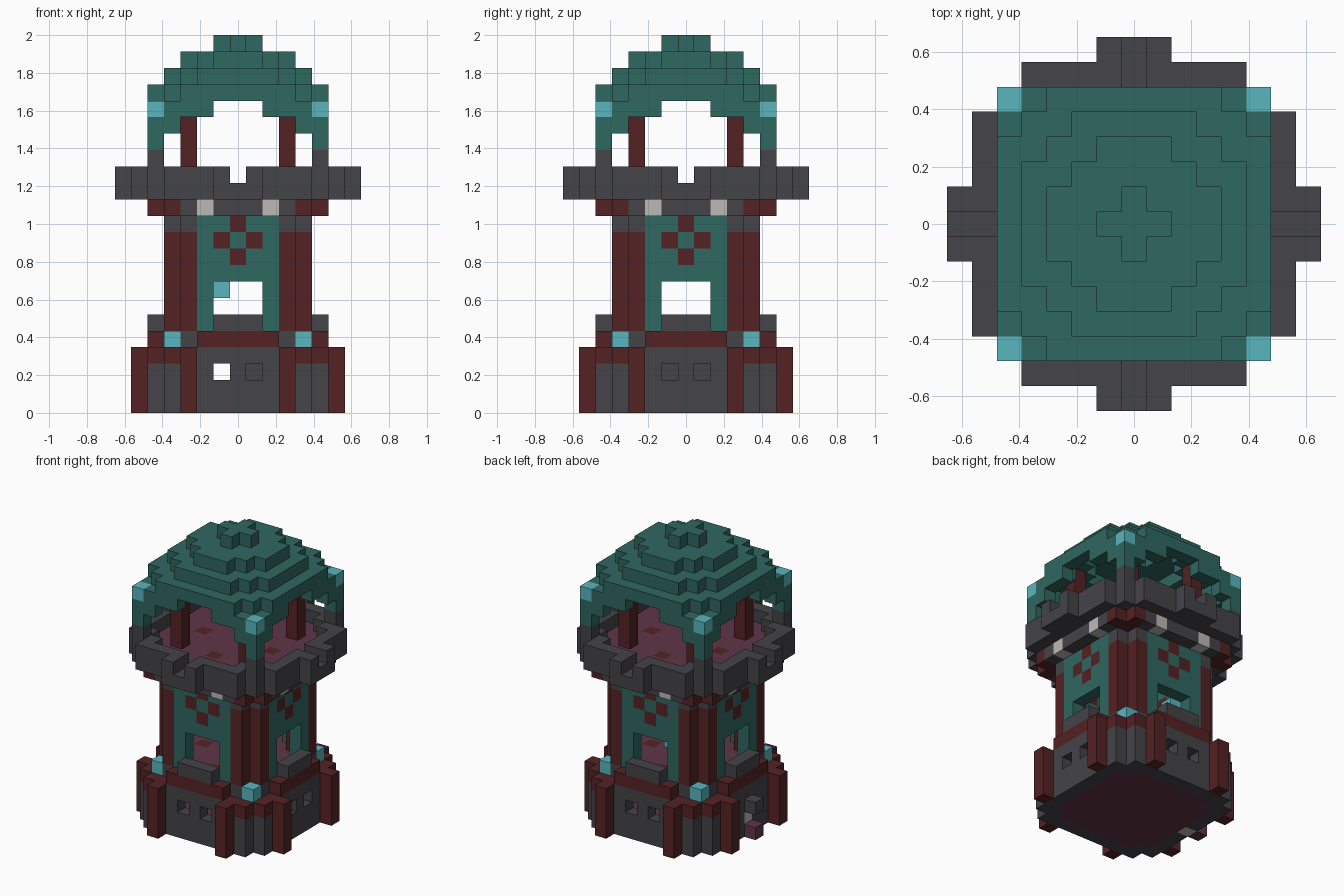
import bpy
import bmesh
from mathutils import Vector

old = bpy.data.objects.get("Cube")
if old:
    bpy.data.objects.remove(old, do_unlink=True)

U = 2 / 23          # edge length of one block
R = range(-7, 8)    # plan indices, centred on the tower axis

COLORS = {
    "teal": (0.028, 0.135, 0.120),
    "cyan": (0.098, 0.468, 0.515),
    "charcoal": (0.058, 0.056, 0.065),
    "dark red": (0.089, 0.016, 0.017),
    "pale stone": (0.515, 0.490, 0.456),
    "plum": (0.119, 0.036, 0.061),
}
MATS = {}
for label, rgb in COLORS.items():
    m = bpy.data.materials.new(label)
    m.use_nodes = True
    m.diffuse_color = (*rgb, 1)
    m.node_tree.nodes["Principled BSDF"].inputs["Base Color"].default_value = (*rgb, 1)
    MATS[label] = m

blocks = {}  # (i, j, k) -> (part name, colour)


def put(name, color, levels, rule):
    """Add blocks on the levels where rule(a, b) holds; a, b = larger, smaller offset."""
    for k in levels:
        for i in R:
            for j in R:
                a, b = max(abs(i), abs(j)), min(abs(i), abs(j))
                if rule(a, b):
                    blocks[i, j, k] = (name, color)


def stepped(a, b, limits):
    """Stepped round plan: limits gives the allowed b on each outer row."""
    return a <= max(limits) and b <= limits.get(a, a)


# Base: floor, walls, corner pieces and buttresses
put("base_floor", "plum", [0], lambda a, b: a <= 4)
put("base_wall", "charcoal", range(4), lambda a, b: (a == 5 and b <= 4) or (a, b) == (4, 4))
put("base_corner_cap", "dark red", [3], lambda a, b: a == 5 and b in (3, 4))
put("base_buttress", "dark red", range(4), lambda a, b: (a, b) == (6, 3))

# Windows in three sides
for s in (-1, 1):
    for cell in ((s, -5), (s, 5), (5, s)):
        blocks.pop((*cell, 2))

# Door with step and awning, and a pillar inside
for k in (0, 1, 2):
    blocks[-5, 0, k] = ("door", "pale stone")
blocks[-6, 0, 0] = ("door_step", "plum")
blocks[-6, 0, 2] = ("door_awning", "charcoal")
for k in (1, 2, 3):
    blocks[1, 0, k] = ("inner_pillar", "charcoal")

# Band between base and shaft
put("lower_floor", "plum", [4], lambda a, b: a <= 4 and b <= 2 or (a, b) == (3, 3))
put("band", "dark red", [4], lambda a, b: a == 5 and b <= 2)
put("column_foot", "charcoal", [4], lambda a, b: (a, b) == (4, 3))
put("corner_lamp", "cyan", [4], lambda a, b: (a, b) == (4, 4))

# Shaft: walls with openings, sills and corner columns
put("shaft_wall", "teal", range(5, 12), lambda a, b: a == 4 and b <= 2)
for k in (5, 6, 7):
    for cell in [c for c in blocks if c[2] == k]:
        if min(abs(cell[0]), abs(cell[1])) <= 1:
            blocks.pop(cell)
put("window_sill", "charcoal", [5], lambda a, b: a == 5 and b <= 1)
put("shaft_column", "dark red", range(5, 11), lambda a, b: b == 3 and a in (3, 4))
put("column_cap", "charcoal", [11], lambda a, b: b == 3 and a in (3, 4))
blocks[-1, 3, 7] = ("hanging_lamp", "cyan")

# Diamond emblem on each wall
put("emblem", "dark red", (9, 11), lambda a, b: (a, b) == (4, 0))
put("emblem", "dark red", [10], lambda a, b: (a, b) == (4, 1))

# Corbel ring under the balcony
put("corbel_ring", "charcoal", [12], lambda a, b: a in (4, 5) and b <= 4)
put("corbel_corner", "dark red", [12], lambda a, b: a in (4, 5) and b == 4)
put("corbel_stone", "pale stone", [12], lambda a, b: (a, b) == (5, 2))

# Balcony floor and parapet
BALCONY = {7: 1, 6: 4}


def on_rim(a, b):
    return stepped(a, b, BALCONY) and not all(
        stepped(max(abs(a + p), abs(b + q)), min(abs(a + p), abs(b + q)), BALCONY)
        for p in (-1, 0, 1) for q in (-1, 0, 1))


put("balcony_edge", "charcoal", [13], lambda a, b: stepped(a, b, BALCONY))
put("balcony_floor", "plum", [13], lambda a, b: a <= 5 and not on_rim(a, b))
put("parapet", "charcoal", [14], lambda a, b: on_rim(a, b) and b > 0)

# Red inlays in both floors
put("floor_inlay", "dark red", (4, 13), lambda a, b: (a, b) == (3, 0))

# Roof supports
put("roof_post", "dark red", range(14, 20), lambda a, b: (a, b) == (3, 3))
put("corner_post", "charcoal", [15], lambda a, b: (a, b) == (5, 5))
put("roof_corner", "teal", (16, 17), lambda a, b: (a, b) == (5, 5))
put("roof_arch", "teal", [17], lambda a, b: (a, b) == (5, 4))
put("roof_arch", "teal", [18], lambda a, b: a == 5 and b >= 2)
put("roof_lamp", "cyan", [18], lambda a, b: (a, b) == (5, 5))

# Hollow stepped dome
DOME = [{5: 3}, {4: 2}, {3: 1}, {1: 0}]
for n, plan in enumerate(DOME):
    above = DOME[n + 1] if n + 1 < len(DOME) else None
    put("dome", "teal", [19 + n], lambda a, b: stepped(a, b, plan)
        and not (above and stepped(a, b, above)))

# Turn each part's blocks into one mesh, leaving out the hidden faces
AXES = [Vector(v) for v in ((1, 0, 0), (0, 1, 0), (0, 0, 1))]
parts = {}
for cell, key in blocks.items():
    parts.setdefault(key, []).append(cell)

for (name, color), cells in parts.items():
    bm = bmesh.new()
    for cell in cells:
        centre = Vector(cell) + AXES[2] / 2
        for n in range(3):
            for sign in (-1, 1):
                out = AXES[n] * sign
                if tuple(int(c) for c in Vector(cell) + out) in blocks:
                    continue
                s, t = AXES[(n + 1) % 3] * sign, AXES[(n + 2) % 3]
                corners = [out - s - t, out + s - t, out + s + t, out - s + t]
                bm.faces.new([bm.verts.new((centre + c / 2) * U) for c in corners])
    bmesh.ops.remove_doubles(bm, verts=bm.verts, dist=U / 100)
    mesh = bpy.data.meshes.new(name)
    bm.to_mesh(mesh)
    bm.free()
    mesh.materials.append(MATS[color])
    bpy.context.collection.objects.link(bpy.data.objects.new(name, mesh))
